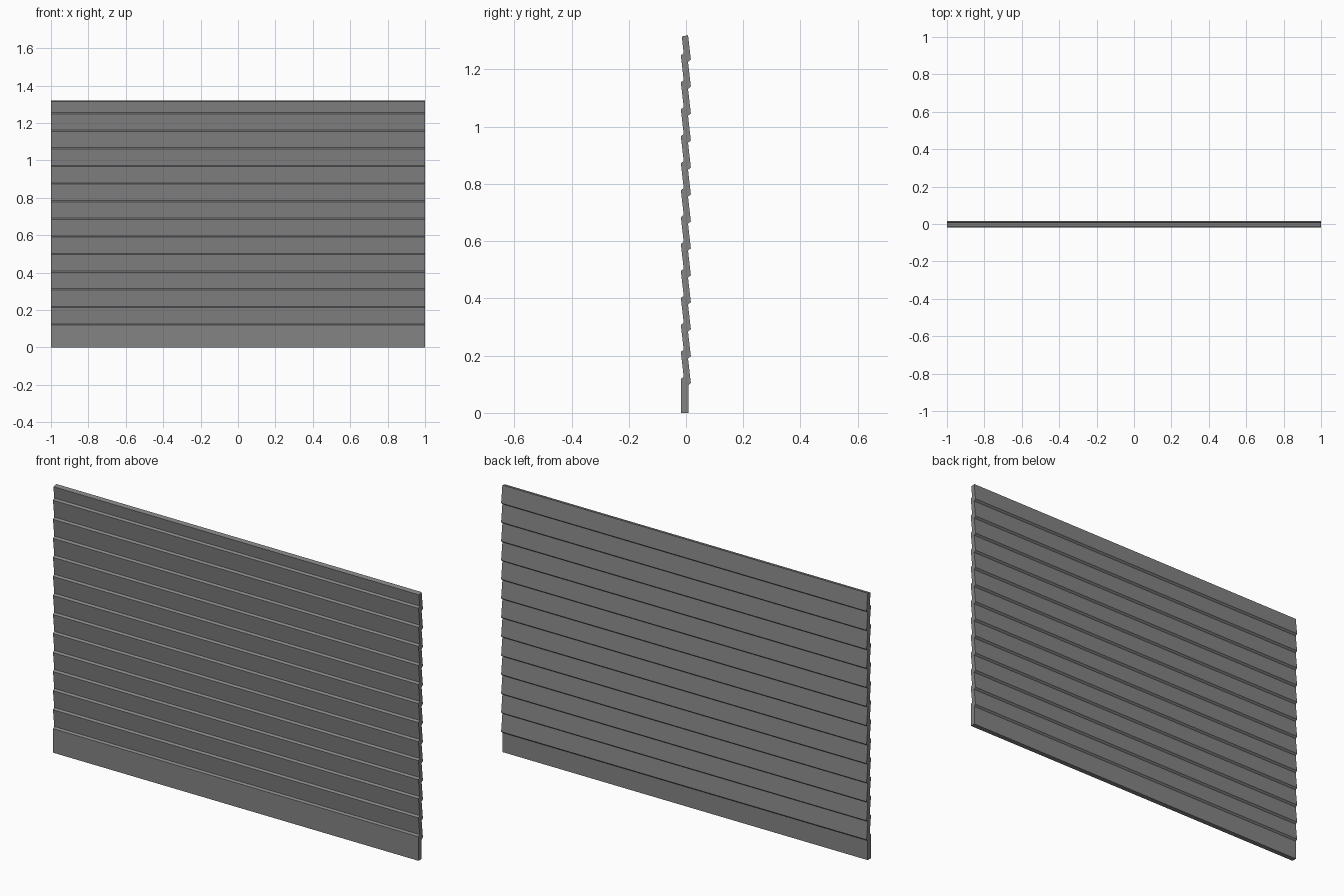
import bpy
import bmesh

if "Cube" in bpy.data.objects:
    bpy.data.objects.remove(bpy.data.objects["Cube"])

W, PITCH, N = 1.0, 0.0942, 13   # half width, board spacing, tilted boards
SLOPE = 0.115                   # forward lean per unit height

# Front outline, bottom to top: skirting board, then overlapping tilted boards
front = [(-0.017, 0.0), (-0.017, 0.119)]
for i in range(N):
    z = 0.126 + PITCH * i
    front.append((-0.008, z))
    zt = 1.315 if i == N - 1 else z + PITCH - 0.007
    front.append((-0.008 - SLOPE * (zt - z), zt))

# Back outline, bottom to top, with a sloping lip under each board
back = [(0.008, 0.0), (0.008, 0.096)]
for i in range(N):
    z = 0.104 + PITCH * i
    zt = 1.32 if i == N - 1 else z + PITCH - 0.008
    back.append((0.017, z))
    back.append((0.017 - SLOPE * (zt - z), zt))

# Extrude the closed section along the width
section = front + back[::-1]
bm = bmesh.new()
end = bm.faces.new([bm.verts.new((-W, y, z)) for y, z in section])
new = bmesh.ops.extrude_face_region(bm, geom=[end], use_keep_orig=True)["geom"]
bmesh.ops.translate(bm, vec=(2 * W, 0, 0),
                    verts=[v for v in new if isinstance(v, bmesh.types.BMVert)])
bmesh.ops.recalc_face_normals(bm, faces=bm.faces[:])

mesh = bpy.data.meshes.new("lapped_board_panel")
bm.to_mesh(mesh)
bm.free()
panel = bpy.data.objects.new("lapped_board_panel", mesh)
bpy.context.collection.objects.link(panel)

# Dark grey finish
mat = bpy.data.materials.new("dark_grey")
mat.diffuse_color = (0.23, 0.23, 0.23, 1)
mat.use_nodes = True
mat.node_tree.nodes["Principled BSDF"].inputs["Base Color"].default_value = mat.diffuse_color
mesh.materials.append(mat)
